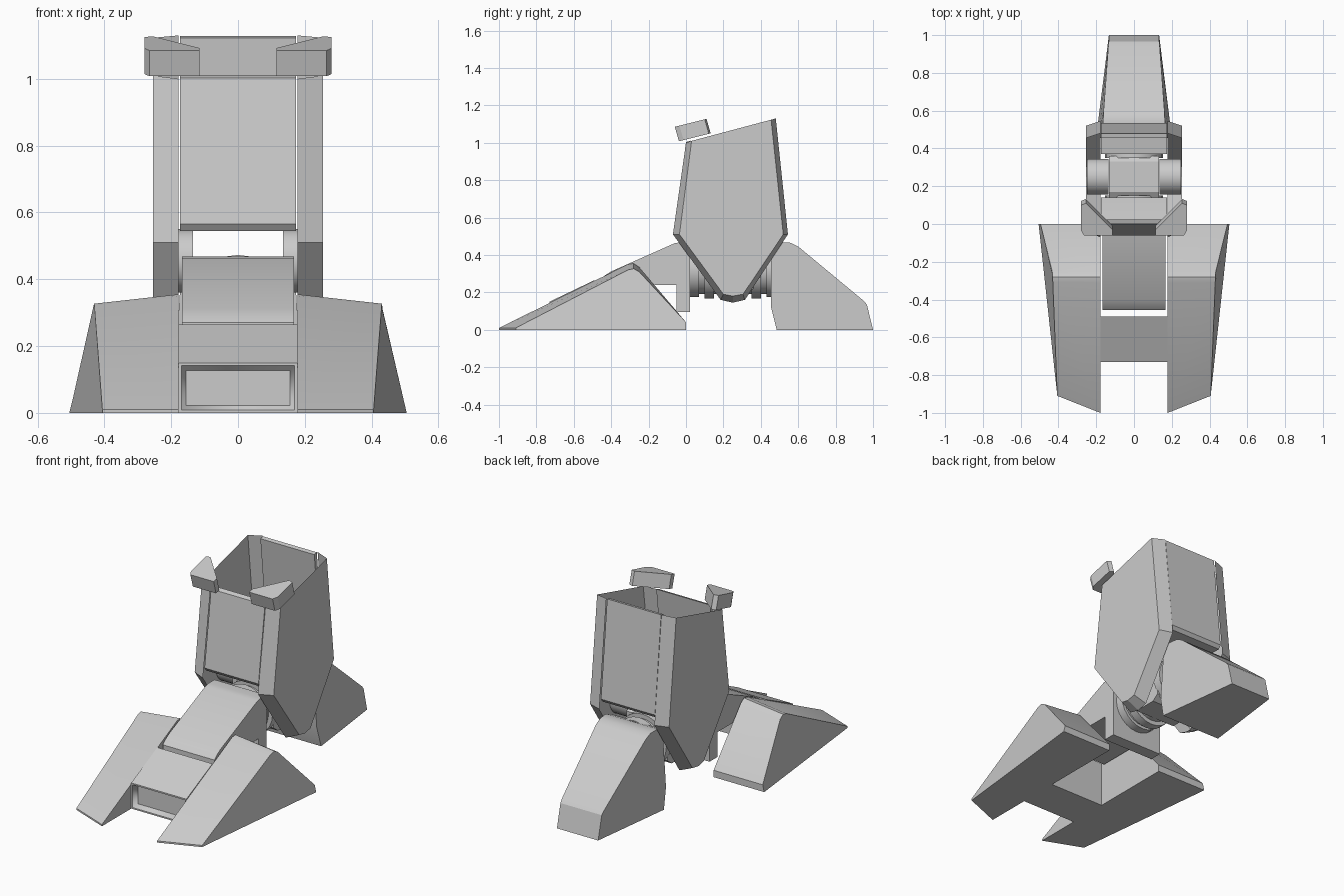
import bpy, bmesh, math
from mathutils import Vector

if "Cube" in bpy.data.objects:
    bpy.data.objects.remove(bpy.data.objects["Cube"], do_unlink=True)

grey = bpy.data.materials.new("light_grey")
grey.use_nodes = True
COLOUR = (0.6, 0.6, 0.6, 1)
grey.diffuse_color = COLOUR
grey.node_tree.nodes["Principled BSDF"].inputs["Base Color"].default_value = COLOUR


def finish(name, bm, angle=25, fix=True):
    if fix:
        bmesh.ops.recalc_face_normals(bm, faces=bm.faces[:])
    mesh = bpy.data.meshes.new(name)
    bm.to_mesh(mesh)
    bm.free()
    mesh.materials.append(grey)
    ob = bpy.data.objects.new(name, mesh)
    bpy.context.scene.collection.objects.link(ob)
    bpy.ops.object.select_all(action='DESELECT')
    ob.select_set(True)
    bpy.context.view_layer.objects.active = ob
    bpy.ops.object.shade_smooth_by_angle(angle=math.radians(angle))
    return ob


def loft(name, ring_a, ring_b, caps=(True, True), skip=(), angle=25):
    """Join two matching rings of points with side faces and optional caps."""
    bm = bmesh.new()
    a = [bm.verts.new(p) for p in ring_a]
    b = [bm.verts.new(p) for p in ring_b]
    n = len(a)
    for i in range(n):
        if i not in skip:
            j = (i + 1) % n
            bm.faces.new((a[i], a[j], b[j], b[i]))
    if caps[0]:
        bm.faces.new(a[::-1])
    if caps[1]:
        bm.faces.new(b)
    return finish(name, bm, angle)


def slab(name, profile, half_width):
    return loft(name, [(-half_width, y, z) for y, z in profile],
                [(half_width, y, z) for y, z in profile])


def cylinder(name, start, end, radius, sides=24):
    start, end = Vector(start), Vector(end)
    axis = end - start
    bm = bmesh.new()
    bmesh.ops.create_cone(bm, cap_ends=True, segments=sides, radius1=radius,
                          radius2=radius, depth=axis.length)
    bm.transform(axis.to_track_quat('Z', 'Y').to_matrix().to_4x4())
    bmesh.ops.translate(bm, verts=bm.verts[:], vec=(start + end) / 2)
    return finish(name, bm)


# Mirrored parts: toes, ankle guards, pivots and collar hooks
toe_inner = [(-1, 0), (-1, .01), (-.31, .35), (-.28, .355), (-.25, .335), (0, .04), (0, 0)]
toe_outer = [(.405, -.91, 0), (.406, -.91, .01), (.43, -.31, .32), (.431, -.28, .327),
             (.433, -.25, .31), (.495, 0, .04), (.505, 0, 0)]
guard_rim = [(0, 1), (-.07, .51), (.185, .16), (.25, .145), (.315, .16), (.545, .51), (.48, 1.13)]
guard_face = [(.03, 1.01), (-.035, .51), (.2, .19), (.25, .18), (.305, .19), (.52, .51), (.455, 1.123)]
hook = [(.265, -.06), (.115, -.06), (.115, -.03), (.255, .11), (.28, .1), (.28, -.035)]

for side, s in (("left", 1), ("right", -1)):
    loft(side + "_toe", [(s * .178, y, z) for y, z in toe_inner],
         [(s * x, y, z) for x, y, z in toe_outer])
    # Hollow guard, open at the top and on the inside
    loft(side + "_ankle_guard", [(s * .178, y, z) for y, z in guard_rim],
         [(s * .255, y, z) for y, z in guard_face],
         caps=(False, True), skip=(6,), angle=20)
    cylinder(side + "_pivot", (s * .135, .25, .455), (s * .25, .25, .455), .095)
    top = [(s * x, y, 1.085 + .25 * (y + .06)) for x, y in hook]
    loft(side + "_collar_hook", top, [(x, y + .022, z - .077) for x, y, z in top])

# Bridge between the toes, with a recessed panel in its front face
bridge = slab("toe_bridge", [(-.73, 0), (-.73, .15), (-.49, .265), (-.49, 0)], .178)
bm = bmesh.new()
bm.from_mesh(bridge.data)
bm.normal_update()
front = [f for f in bm.faces if f.normal.y < -.9]
bmesh.ops.inset_region(bm, faces=front, thickness=.012)
bmesh.ops.inset_region(bm, faces=front, thickness=.02, depth=-.03)
bm.to_mesh(bridge.data)
bm.free()

# Instep cover running up to the ankle
slab("instep", [(-.455, .24), (-.455, .27), (-.435, .29), (-.4, .312), (-.06, .463), (-.03, .468),
                (.022, .468), (.022, .095), (-.05, .095), (-.05, .24)], .167)

# Heel block tapering to the back
heel = [(.455, .12), (.455, .45), (.5, .468), (.56, .465), (.6, .445), (.95, .155),
        (.967, .135), (1, 0), (.485, 0)]


def heel_width(y, z):
    back = min(max((y - .5) / .47, 0), 1)
    return .197 - .064 * back - .03 * (z / .468) * (1 - back)


loft("heel", [(-heel_width(y, z), y, z) for y, z in heel],
     [(heel_width(y, z), y, z) for y, z in heel])

# Front and back shin panels with inward lips
slab("front_shin_panel", [(-.06, .565), (0, 1.003), (.025, 1.012), (-.025, .585),
                          (.05, .57), (.14, .56), (.14, .545), (-.045, .545)], .174)
slab("back_shin_panel", [(.535, .565), (.478, 1.128), (.455, 1.123), (.51, .585),
                         (.37, .56), (.37, .545), (.52, .545)], .174)

# Ankle joint: core block, shaft and flanges
slab("joint_core", [(.14, .22), (.14, .44), (.17, .46), (.33, .46), (.36, .44),
                    (.36, .22), (.32, .19), (.18, .19)], .132)
cylinder("joint_shaft", (0, 0, .32), (0, .5, .32), .128)
for label, y0, y1, r in (("front_collar", .02, .07, .145), ("front_flange", .1, .15, .153),
                         ("back_flange", .35, .4, .153), ("back_collar", .43, .48, .145)):
    cylinder(label, (0, y0, .32), (0, y1, .32), r)
